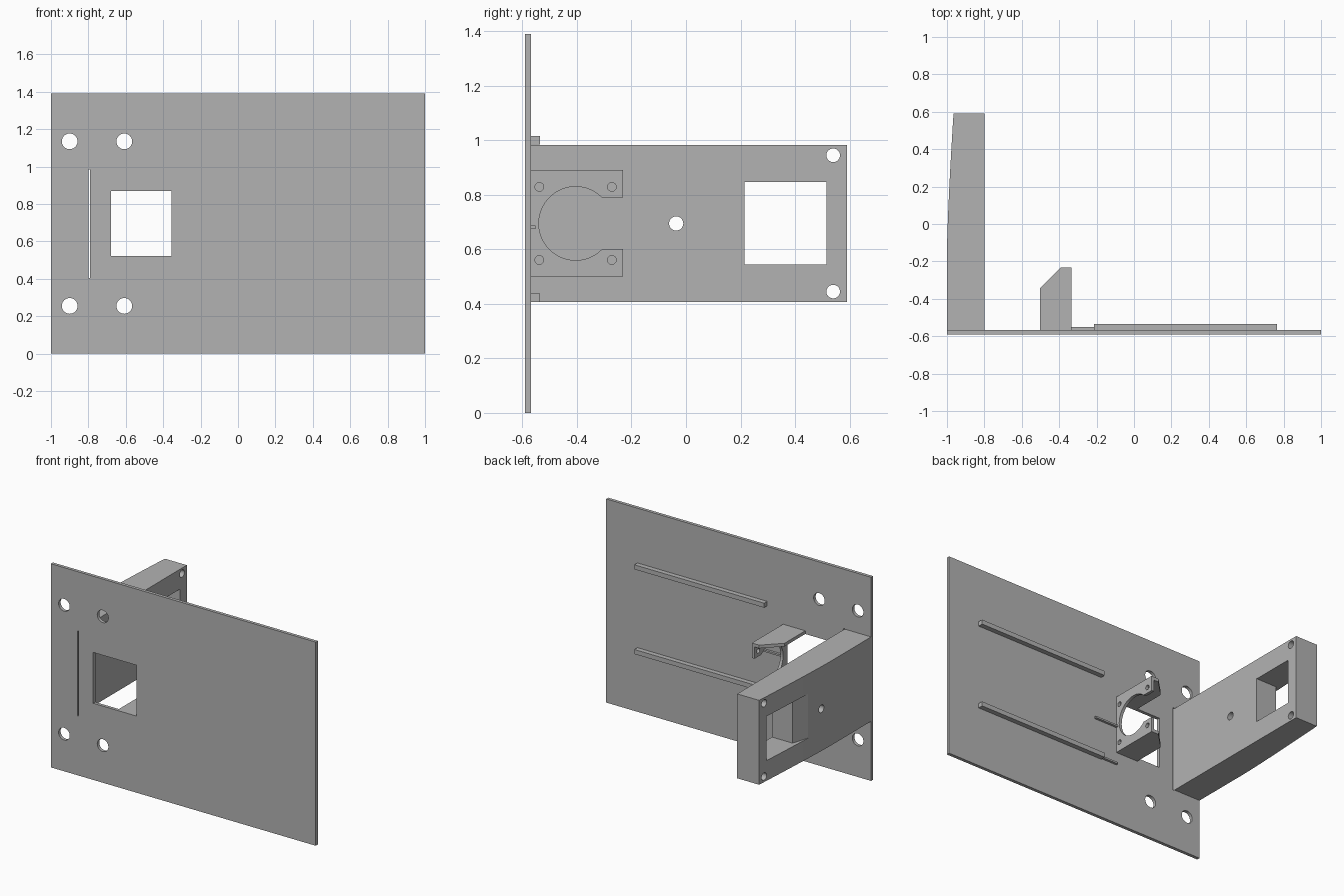
import bpy, bmesh, math
from mathutils import Vector

if "Cube" in bpy.data.objects:
    bpy.data.objects.remove(bpy.data.objects["Cube"], do_unlink=True)

grey = bpy.data.materials.new("plain_grey")
grey.use_nodes = True
colour = (0.45, 0.45, 0.45, 1)
grey.diffuse_color = colour
grey.node_tree.nodes["Principled BSDF"].inputs["Base Color"].default_value = colour


def prism(name, profile, axis, lo, hi):
    """Extrude a 2D profile along an axis: x uses (y, z), y uses (x, z), z uses (x, y)."""
    bm = bmesh.new()

    def place(a, b, depth):
        co = [a, b]
        co.insert("xyz".index(axis), depth)
        return bm.verts.new(co)

    face = bm.faces.new([place(a, b, lo) for a, b in profile])
    grown = bmesh.ops.extrude_face_region(bm, geom=[face])["geom"]
    shift = Vector([hi - lo if c == axis else 0 for c in "xyz"])
    bmesh.ops.translate(bm, vec=shift, verts=[g for g in grown if isinstance(g, bmesh.types.BMVert)])
    bmesh.ops.recalc_face_normals(bm, faces=bm.faces)
    mesh = bpy.data.meshes.new(name)
    bm.to_mesh(mesh)
    bm.free()
    mesh.materials.append(grey)
    obj = bpy.data.objects.new(name, mesh)
    bpy.context.collection.objects.link(obj)
    return obj


def rect(a0, a1, b0, b1):
    return [(a0, b0), (a1, b0), (a1, b1), (a0, b1)]


def circle(a, b, r, n=40):
    return [(a + r * math.cos(math.tau * i / n), b + r * math.sin(math.tau * i / n)) for i in range(n)]


def cut(obj, axis, profiles, lo, hi):
    """Cut each profile out of the object, then drop the cutter."""
    for profile in profiles:
        cutter = prism("cutter", profile, axis, lo, hi)
        cutter.hide_render = True
        mod = obj.modifiers.new("cut", "BOOLEAN")
        mod.operation, mod.solver, mod.object = "DIFFERENCE", "EXACT", cutter
        bpy.context.view_layer.objects.active = obj
        bpy.ops.object.modifier_apply(modifier=mod.name)
        bpy.data.objects.remove(cutter, do_unlink=True)


BACK = -0.568   # rear surface of the panel
MID = 0.695     # middle height

# Front panel with round holes, window and slot
panel = prism("front_panel", rect(-1, 1, 0, 1.39), "y", -0.59, BACK)
openings = [circle(x, MID + s * 0.44, 0.042) for x in (-0.9, -0.608) for s in (-1, 1)]
openings += [rect(-0.68, -0.355, 0.523, 0.87), rect(-0.8, -0.79, 0.405, 0.985)]
cut(panel, "y", openings, -0.7, -0.5)

# Side arm with a tapering outer face
taper = [(-1 + 0.035 * t ** 1.35, -0.15 + 0.74 * t) for t in [i / 12 for i in range(13)]]
arm = prism("side_arm", [(-0.8, 0.59), (-0.8, BACK), (-1, BACK)] + taper, "z", 0.407, 0.983)
bores = [circle(-0.036, MID, 0.026), circle(0.54, 0.945, 0.025), circle(0.54, 0.445, 0.025)]
cut(arm, "x", bores, -1.2, -0.7)
# Square window, flared on its outer front edge
flare = [(-0.7, 0.215), (-0.7, 0.515), (-1.1, 0.515), (-1.1, -0.24), (-0.955, 0.215)]
cut(arm, "z", [flare], 0.545, 0.847)

# Mounting bracket: drilled plate open to the rear
plate = prism("bracket_plate", rect(BACK, -0.232, 0.5, 0.892), "x", -0.355, -0.335)
shapes = [circle(-0.405, MID, 0.135, 64), rect(-0.4, -0.1, 0.602, 0.79)]
slot = rect(-0.32, -0.1, 0.602, 0.79)
shapes[1] = slot
shapes += [circle(y, MID + s * 0.134, 0.016) for y in (-0.538, -0.272) for s in (-1, 1)]
cut(plate, "x", shapes, -0.45, -0.25)

# Bracket flanges with a chamfered corner
side = [(-0.355, BACK), (-0.355, -0.232), (-0.39, -0.232), (-0.503, -0.345), (-0.503, BACK)]
for name, z in (("lower_flange", 0.5), ("upper_flange", 0.87)):
    prism(name, side, "z", z, z + 0.022)

# Long rails and thin locating strips on the rear of the panel
for name, z in (("lower_rail", 0.407), ("upper_rail", 0.985)):
    prism(name, rect(-0.215, 0.765, z, z + 0.031), "y", BACK, -0.535)
prism("middle_strip", rect(-0.335, -0.16, 0.675, 0.687), "y", BACK, -0.552)
prism("lower_strip", rect(-0.335, -0.215, 0.412, 0.424), "y", BACK, -0.552)
